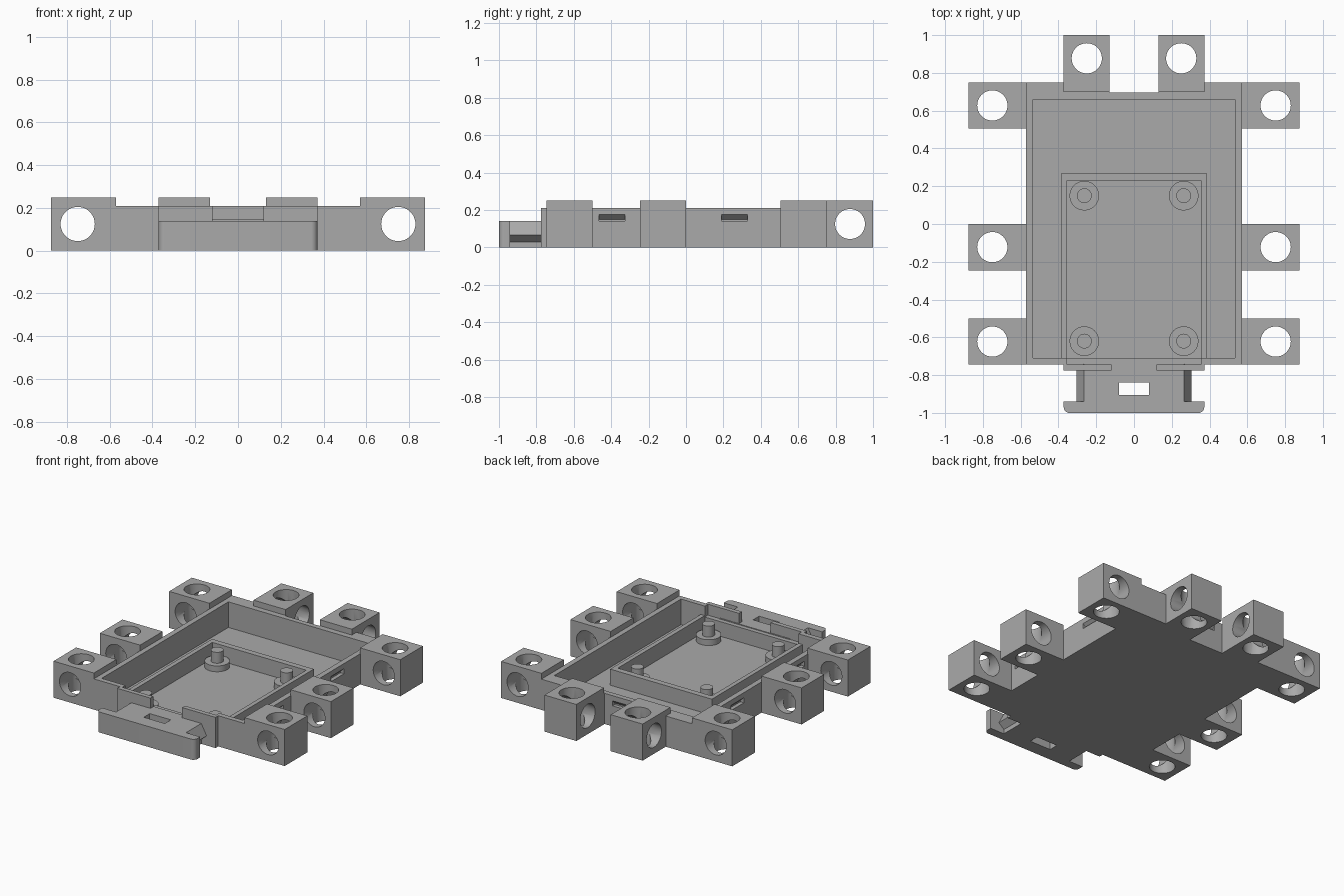
import bpy, bmesh, math
from mathutils import Matrix

if "Cube" in bpy.data.objects:
    bpy.data.objects.remove(bpy.data.objects["Cube"])

grey = bpy.data.materials.new("mid grey")
grey.diffuse_color = (0.40, 0.40, 0.40, 1)
grey.use_nodes = True
grey.node_tree.nodes["Principled BSDF"].inputs["Base Color"].default_value = grey.diffuse_color


def finish(name, bm):
    bmesh.ops.recalc_face_normals(bm, faces=bm.faces)
    me = bpy.data.meshes.new(name)
    bm.to_mesh(me)
    bm.free()
    ob = bpy.data.objects.new(name, me)
    bpy.context.collection.objects.link(ob)
    me.materials.append(grey)
    return ob


def box(name, x0, x1, y0, y1, z0, z1):
    bm = bmesh.new()
    m = Matrix.Translation(((x0 + x1) / 2, (y0 + y1) / 2, (z0 + z1) / 2))
    m = m @ Matrix.Diagonal((abs(x1 - x0), abs(y1 - y0), abs(z1 - z0), 1))
    bmesh.ops.create_cube(bm, size=1, matrix=m)
    return finish(name, bm)


def cylinder(name, center, r, length, axis='Z'):
    rot = {'X': Matrix.Rotation(math.pi / 2, 4, 'Y'),
           'Y': Matrix.Rotation(math.pi / 2, 4, 'X'), 'Z': Matrix()}[axis]
    bm = bmesh.new()
    bmesh.ops.create_cone(bm, cap_ends=True, segments=48, radius1=r, radius2=r,
                          depth=length, matrix=Matrix.Translation(center) @ rot)
    return finish(name, bm)


def prism(name, pts, axis, a, b):
    """Extrude a 2D outline: axis X uses (y, z), Y uses (x, z), Z uses (x, y)."""
    place = {'X': lambda u, v, t: (t, u, v), 'Y': lambda u, v, t: (u, t, v),
             'Z': lambda u, v, t: (u, v, t)}[axis]
    bm = bmesh.new()
    lo = [bm.verts.new(place(u, v, a)) for u, v in pts]
    hi = [bm.verts.new(place(u, v, b)) for u, v in pts]
    bm.faces.new(lo)
    bm.faces.new(hi)
    for i in range(len(pts)):
        j = (i + 1) % len(pts)
        bm.faces.new((lo[i], lo[j], hi[j], hi[i]))
    return finish(name, bm)


def boolean(ob, tools, op='DIFFERENCE'):
    for t in tools:
        m = ob.modifiers.new("cut", 'BOOLEAN')
        m.operation, m.solver, m.object = op, 'EXACT', t
    bpy.context.view_layer.update()
    dg = bpy.context.evaluated_depsgraph_get()
    me = bpy.data.meshes.new_from_object(ob.evaluated_get(dg))
    ob.modifiers.clear()
    ob.data = me
    for t in tools:
        bpy.data.objects.remove(t)


def smooth(ob):
    bpy.ops.object.select_all(action='DESELECT')
    ob.select_set(True)
    bpy.context.view_layer.objects.active = ob
    bpy.ops.object.shade_smooth_by_angle(angle=math.radians(30))


# Tray: solid block hollowed by the main recess, keeping a lower inner frame
FLOOR, RIM, FRAME = 0.035, 0.21, 0.145
tray = box("tray", -0.572, 0.572, -0.745, 0.75, 0, RIM)
cuts = [box("cut", -0.535, 0.535, -0.71, 0.66, FLOOR, 0.4),
        box("cut", -0.13, 0.13, 0.695, 0.9, -0.1, 0.4),
        box("cut", -0.355, 0.355, -0.8, -0.70, 0.135, 0.4)]
# Latch slots with a sloped ceiling in the side walls and the back wall
for s in (-1, 1):
    for y in (-0.395, 0.26):
        cuts.append(prism("cut", [(s * 0.60, 0.14), (s * 0.545, 0.14),
                                  (s * 0.545, 0.15), (s * 0.572, 0.175),
                                  (s * 0.60, 0.175)], 'Y', y - 0.07, y + 0.07))
cuts.append(prism("cut", [(0.72, 0.14), (0.67, 0.14), (0.67, 0.15),
                          (0.695, 0.175), (0.72, 0.175)], 'X', -0.07, 0.07))
boolean(tray, cuts)

# Inner frame around the pocket, open toward the front wall
for s, side in ((-1, "left"), (1, "right")):
    box("inner_frame_" + side, s * 0.355, s * 0.385, -0.712, 0.27, 0.03, FRAME)
box("inner_frame_back", -0.355, 0.355, 0.23, 0.27, 0.03, FRAME)

# Mounting posts: wide boss with a thin pin
for x in (-0.263, 0.263):
    for y in (-0.62, 0.15):
        smooth(cylinder("post_boss", (x, y, 0.0525), 0.078, 0.045))
        smooth(cylinder("post_pin", (x, y, 0.11), 0.039, 0.08))

# Side lugs with crossing vertical and lengthwise holes
for s in (-1, 1):
    for y0 in (-0.745, -0.245, 0.505):
        yc = y0 + 0.1225
        lug = box("side_lug", s * 0.57, s * 0.875, y0, y0 + 0.245, 0, 0.25)
        boolean(lug, [cylinder("cut", (s * 0.75, yc, 0.125), 0.08, 1),
                      cylinder("cut", (s * 0.75, yc, 0.125), 0.08, 1, 'Y')])
        smooth(lug)

# Back lugs with crossing vertical and sideways holes
for s in (-1, 1):
    lug = box("back_lug", s * 0.13, s * 0.372, 0.70, 1.0, 0, 0.25)
    boolean(lug, [cylinder("cut", (s * 0.25, 0.877, 0.125), 0.08, 1),
                  cylinder("cut", (s * 0.25, 0.877, 0.125), 0.08, 0.4, 'X')])
    smooth(lug)

# Front connector: ridged stem, rounded end bar and a strap window
half = [(0.265, 0), (0.265, 0.03), (0.305, 0.065), (0.265, 0.14)]
stem = prism("connector_stem", half + [(-x, z) for x, z in reversed(half)],
             'Y', -0.945, -0.74)
boolean(stem, [box("cut", -0.08, 0.08, -0.905, -0.84, -0.1, 0.4)])
R = 0.03
arc = [(0.372 - R + R * math.cos(a), -0.97 - R * math.sin(a))
       for a in [i * math.pi / 16 for i in range(9)]]
outline = [(0.372, -0.94)] + arc
bar = prism("connector_bar", outline + [(-x, y) for x, y in reversed(outline)],
            'Z', 0, 0.14)
smooth(bar)

# Front plates beside the connector, joined low behind the stem
for s in (-1, 1):
    box("front_plate", s * 0.12, s * 0.372, -0.775, -0.744, 0, RIM)
